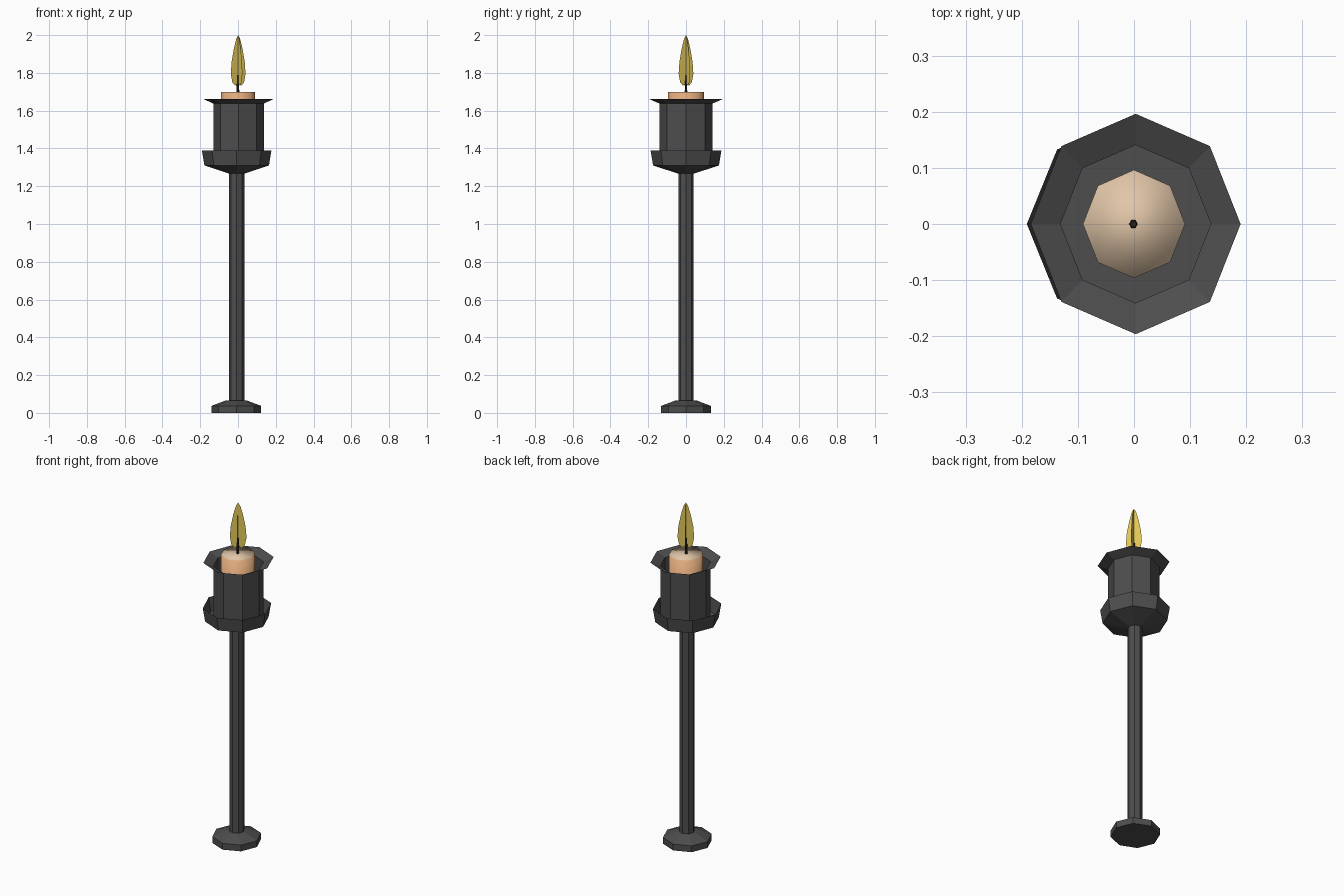
import bpy, bmesh, math

if "Cube" in bpy.data.objects:
    bpy.data.objects.remove(bpy.data.objects["Cube"])


def material(name, rgb):
    m = bpy.data.materials.new(name)
    m.diffuse_color = (*rgb, 1)
    m.use_nodes = True
    m.node_tree.nodes["Principled BSDF"].inputs["Base Color"].default_value = m.diffuse_color
    return m


IRON = material("dark iron", (0.075, 0.075, 0.075))
WAX = material("orange wax", (0.75, 0.40, 0.20))
WAX_TOP = material("pale wax", (0.75, 0.56, 0.39))
WICK = material("wick brown", (0.02, 0.014, 0.01))
FLAME = material("flame yellow", (0.76, 0.57, 0.10))


def finish(bm, name, mats):
    mesh = bpy.data.meshes.new(name)
    bm.to_mesh(mesh)
    bm.free()
    for m in mats:
        mesh.materials.append(m)
    ob = bpy.data.objects.new(name, mesh)
    bpy.context.collection.objects.link(ob)
    return ob


def lathe(name, profile, mats, cx=0.0, sides=8, y_scale=1.0, bottom=True, top=True):
    """Turn an (r, z) profile into a faceted ring stack, corners on the axes."""
    bm = bmesh.new()
    rings = []
    for r, z in profile:
        rings.append([bm.verts.new((cx + r * math.cos(math.tau * i / sides),
                                    y_scale * r * math.sin(math.tau * i / sides), z))
                      for i in range(sides)])
    for a, b in zip(rings, rings[1:]):
        for i in range(sides):
            j = (i + 1) % sides
            bm.faces.new((a[i], a[j], b[j], b[i]))
    if bottom:
        bm.faces.new(rings[0][::-1])
    if top:
        bm.faces.new(rings[-1])
    return finish(bm, name, mats)


# Stand: foot, pole and drip saucer share one axis
lathe("foot", [(0.132, 0), (0.132, 0.037), (0.055, 0.066)], [IRON], cx=-0.009)
lathe("pole", [(0.041, 0.05), (0.041, 1.28)], [IRON], cx=-0.007)
lathe("saucer", [(0.045, 1.268), (0.171, 1.31), (0.184, 1.39)], [IRON],
      cx=-0.007, y_scale=1.02, top=False)

# Open cup with flared rim
lathe("cup", [(0.134, 1.305), (0.134, 1.638), (0.187, 1.662)], [IRON],
      cx=0.003, y_scale=1.05, top=False)

# Candle, smooth shaded, with paler top
candle = lathe("candle", [(0.091, 1.31), (0.091, 1.70)], [WAX, WAX_TOP], y_scale=1.06)
for p in candle.data.polygons:
    p.use_smooth = True
    if p.normal.z > 0.9:
        p.material_index = 1

lathe("wick", [(0.008, 1.69), (0.006, 1.79)], [WICK], cx=-0.001, sides=6)

# Flame: two crossed leaf-shaped sheets
leaf = [(0.018, 1.732), (0.036, 1.75), (0.045, 1.795), (0.040, 1.86),
        (0.026, 1.93), (0.012, 1.98)]
bm = bmesh.new()
for angle in (30, 120):
    c, s = math.cos(math.radians(angle)), math.sin(math.radians(angle))
    for side in (-1, 1):
        pts = [(0, 1.75)] + leaf + [(0, 2.0)]
        bm.faces.new([bm.verts.new((side * r * c + 0.001, side * r * s, z)) for r, z in pts])
finish(bm, "flame", [FLAME])
